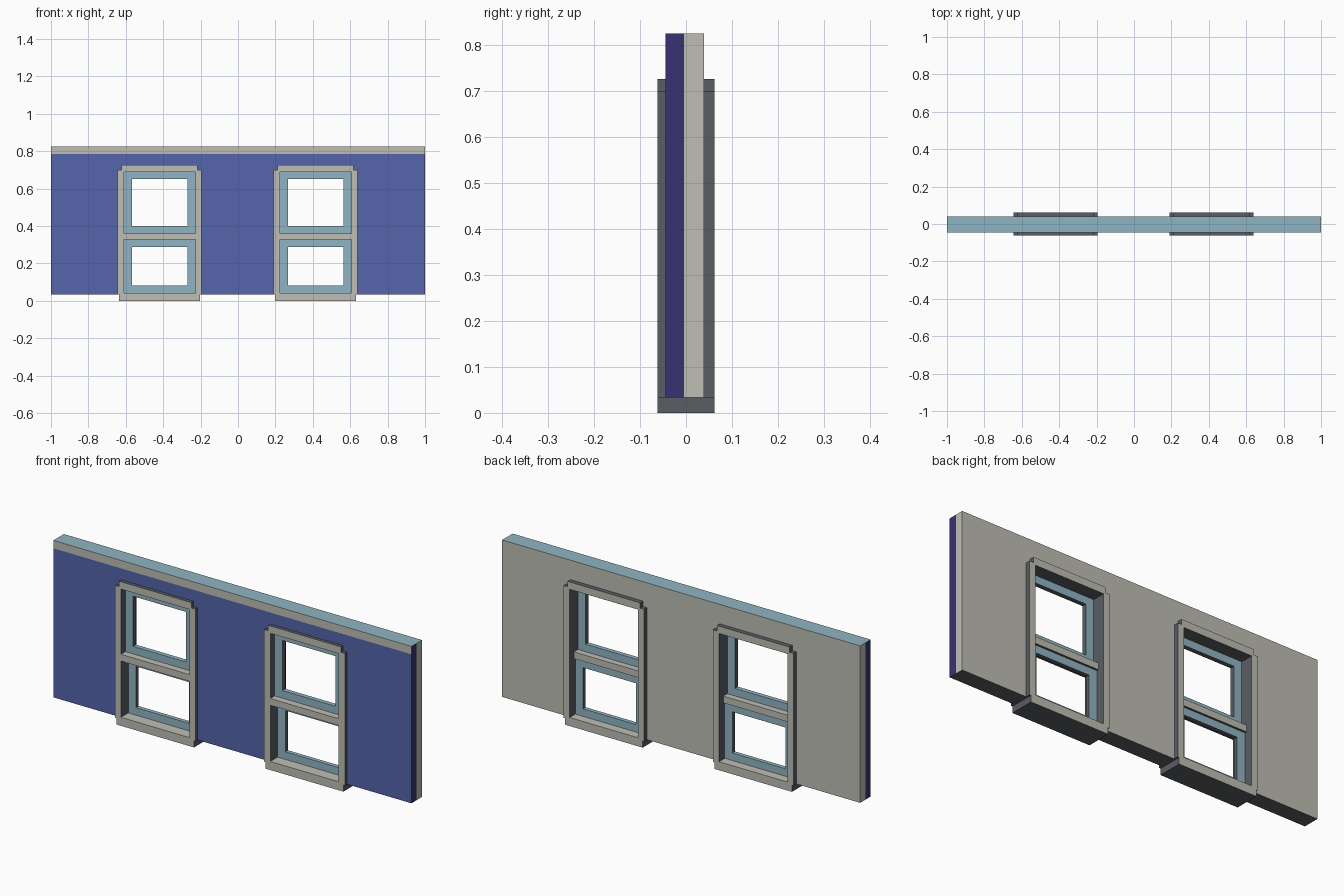
import bpy
import bmesh

cube = bpy.data.objects.get("Cube")
if cube:
    bpy.data.objects.remove(cube, do_unlink=True)


def material(name, rgb):
    mat = bpy.data.materials.new(name)
    mat.use_nodes = True
    mat.diffuse_color = (*rgb, 1)
    mat.node_tree.nodes["Principled BSDF"].inputs["Base Color"].default_value = (*rgb, 1)
    return mat


BEIGE, CYAN, BLUE, INDIGO, DARK = range(5)
MATS = [
    material("warm_grey", (0.52, 0.52, 0.46)),
    material("pale_cyan", (0.28, 0.46, 0.54)),
    material("wall_blue", (0.092, 0.13, 0.41)),
    material("deep_indigo", (0.038, 0.032, 0.17)),
    material("slate_grey", (0.10, 0.11, 0.125)),
]


def panel(name, xs, zs, y0, y1, rule, skip=lambda x, z: False):
    """Slab made of grid cells in the xz plane, minus skipped cells, extruded along y."""
    bm = bmesh.new()
    grid = [[bm.verts.new((x, y0, z)) for z in zs] for x in xs]
    for i in range(len(xs) - 1):
        for k in range(len(zs) - 1):
            if not skip((xs[i] + xs[i + 1]) / 2, (zs[k] + zs[k + 1]) / 2):
                bm.faces.new((grid[i][k], grid[i + 1][k], grid[i + 1][k + 1], grid[i][k + 1]))
    bmesh.ops.delete(bm, geom=[v for v in bm.verts if not v.link_faces], context="VERTS")
    side = bmesh.ops.extrude_face_region(bm, geom=bm.faces[:], use_keep_orig=True)
    moved = [g for g in side["geom"] if isinstance(g, bmesh.types.BMVert)]
    bmesh.ops.translate(bm, verts=moved, vec=(0, y1 - y0, 0))
    bmesh.ops.recalc_face_normals(bm, faces=bm.faces[:])
    for f in bm.faces:
        f.material_index = rule(f.normal, f.calc_center_median())
    mesh = bpy.data.meshes.new(name)
    bm.to_mesh(mesh)
    bm.free()
    for mat in MATS:
        mesh.materials.append(mat)
    obj = bpy.data.objects.new(name, mesh)
    bpy.context.collection.objects.link(obj)
    return obj


# Colour rules by face direction and height
def front_wall_rule(n, c):
    if abs(n.y) > 0.5:
        return BEIGE if c.z > STRIP else BLUE
    if n.z > 0.5:
        return CYAN
    return DARK if n.z < -0.5 else INDIGO


def back_wall_rule(n, c):
    if n.z > 0.5:
        return CYAN
    return DARK if n.z < -0.5 else BEIGE


def frame_rule(n, c):
    if abs(n.y) > 0.5 or (n.z > 0.5 and c.z < 0.5):
        return BEIGE
    return DARK


def sash_rule(n, c):
    return CYAN if abs(n.y) > 0.5 or n.z > 0.5 else DARK


# Main sizes
BASE, TOP, STRIP = 0.033, 0.825, 0.785
FRONT, MIDDLE, BACK = -0.045, -0.004, 0.039
FRAME_Y = 0.0625
OUTER, CAP, SILL, INNER, GLASS = 0.225, 0.203, 0.217, 0.191, 0.148
SHOULDER, CAP_TOP = 0.70, 0.727
OPEN_LOW, RAIL_LOW, RAIL_HIGH, OPEN_HIGH = 0.043, 0.327, 0.361, 0.69
WINDOWS = {"right": -0.419, "left": 0.415}

# Wall layers with two window openings
HOLE = 0.2
wall_xs = [-1]
for cx in WINDOWS.values():
    wall_xs += [cx - HOLE, cx + HOLE]
wall_xs.append(1)
wall_zs = [BASE, OPEN_HIGH + 0.005, STRIP, TOP]


def in_opening(x, z):
    return z < OPEN_HIGH and any(abs(x - cx) < HOLE for cx in WINDOWS.values())


panel("wall_front_layer", wall_xs, wall_zs, FRONT, MIDDLE, front_wall_rule, in_opening)
panel("wall_back_layer", wall_xs, wall_zs, MIDDLE, BACK, back_wall_rule, in_opening)

# Windows
for side, cx in WINDOWS.items():
    half = [OUTER, SILL, CAP, INNER]
    xs = [cx - h for h in half] + [cx + h for h in reversed(half)]

    def not_frame(x, z):
        d = abs(x - cx)
        if z > SHOULDER:
            return d > CAP
        if z < BASE:
            return d > SILL
        return d < INNER and OPEN_LOW < z < OPEN_HIGH

    panel(side + "_window_frame", xs,
          [0, BASE, OPEN_LOW, OPEN_HIGH, SHOULDER, CAP_TOP],
          -FRAME_Y, FRAME_Y, frame_rule, not_frame)

    # Meeting rail between the two sashes
    panel(side + "_meeting_rail", [cx - INNER, cx + INNER], [RAIL_LOW, RAIL_HIGH],
          -FRAME_Y, 0.028, frame_rule)

    # Upper sash sits forward, lower sash sits behind it
    sashes = [("upper", RAIL_HIGH, OPEN_HIGH, -0.027, -0.004),
              ("lower", OPEN_LOW, RAIL_LOW, -0.004, 0.017)]
    for label, low, high, y0, y1 in sashes:
        edge = 0.038
        panel(side + "_" + label + "_sash",
              [cx - INNER, cx - GLASS, cx + GLASS, cx + INNER],
              [low, low + edge, high - edge, high], y0, y1, sash_rule,
              lambda x, z: abs(x - cx) < GLASS and low + edge < z < high - edge)
